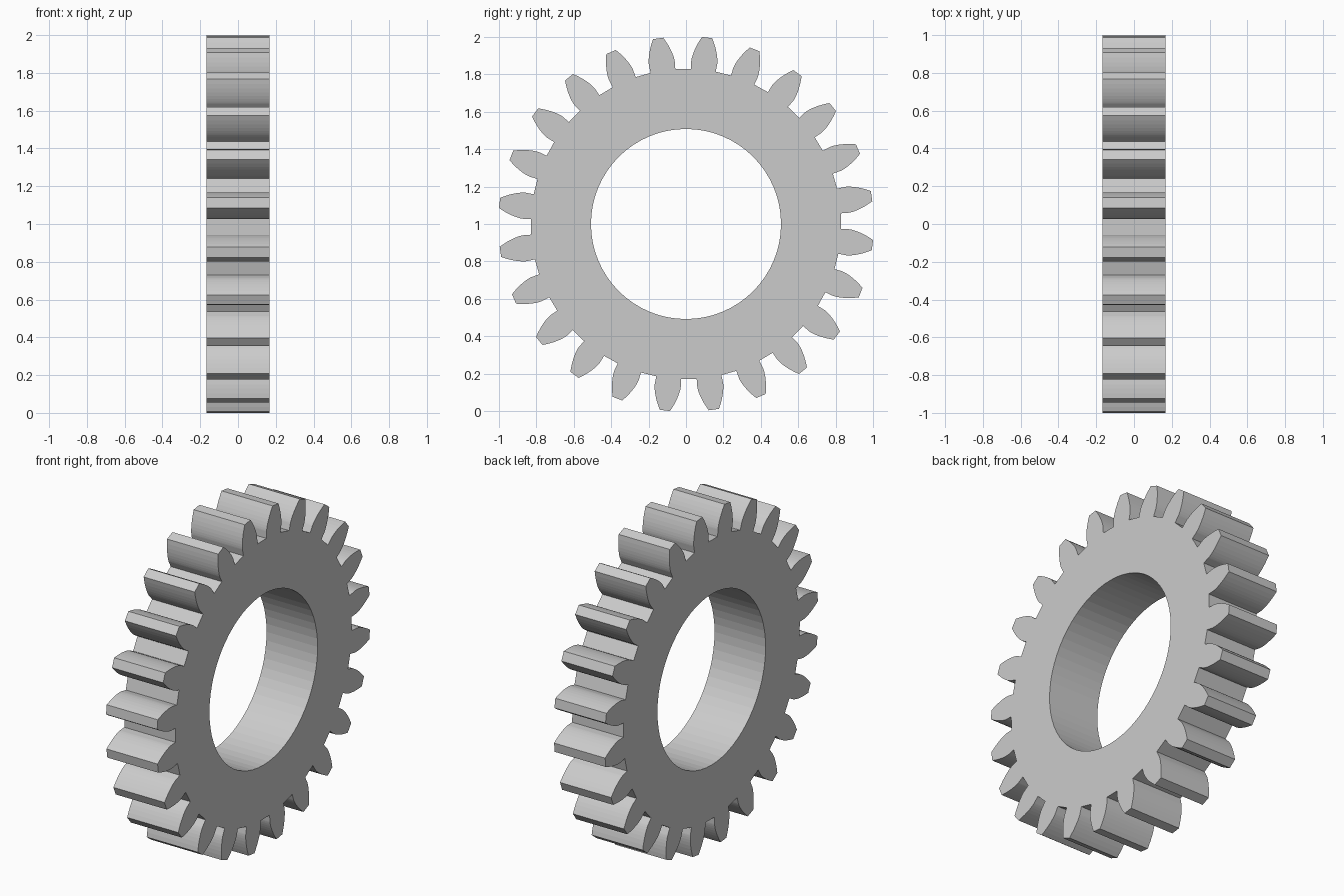
import bpy, bmesh
from math import pi, sin, cos, tan, acos, radians

if "Cube" in bpy.data.objects:
    bpy.data.objects.remove(bpy.data.objects["Cube"])

TEETH = 24
TIP_R = 1.0035
MODULE = TIP_R / (TEETH / 2 + 1)
PITCH_R = MODULE * TEETH / 2
ROOT_R = PITCH_R - 1.25 * MODULE
BASE_R = PITCH_R * cos(radians(20))
HOLE_R, HOLE_SIDES = 0.508, 64
HALF_THICK = 0.168
PHASE = radians(6.45)
FLANK_STEPS = 8


def involute(r):
    a = acos(min(1, BASE_R / r))
    return tan(a) - a


def half_angle(r):
    return pi / (2 * TEETH) + involute(PITCH_R) - involute(r)


# One tooth: radial foot, then involute flank up to a flat tip
flank = [(ROOT_R, half_angle(BASE_R))]
for i in range(FLANK_STEPS + 1):
    r = BASE_R + (TIP_R - BASE_R) * (i / FLANK_STEPS) ** 1.5
    flank.append((r, half_angle(r)))
tooth = [(r, -a) for r, a in flank] + [(r, a) for r, a in reversed(flank)]

# Gear outline and bore
outline = [(r, PHASE + a + 2 * pi * k / TEETH) for k in range(TEETH) for r, a in tooth]
bore = [(HOLE_R, 2 * pi * k / HOLE_SIDES) for k in range(HOLE_SIDES)]

bm = bmesh.new()
for ring in (outline, bore):
    vs = [bm.verts.new((-HALF_THICK, r * sin(a), 1 + r * cos(a))) for r, a in ring]
    for v, w in zip(vs, vs[1:] + vs[:1]):
        bm.edges.new((v, w))
bmesh.ops.triangle_fill(bm, use_beauty=True, use_dissolve=False, edges=bm.edges[:])

# Extrude the face along x
ext = bmesh.ops.extrude_face_region(bm, geom=bm.faces[:], use_keep_orig=True)
moved = [g for g in ext["geom"] if isinstance(g, bmesh.types.BMVert)]
bmesh.ops.translate(bm, verts=moved, vec=(2 * HALF_THICK, 0, 0))
bmesh.ops.recalc_face_normals(bm, faces=bm.faces[:])

mesh = bpy.data.meshes.new("spur_gear")
bm.to_mesh(mesh)
bm.free()
gear = bpy.data.objects.new("spur_gear", mesh)
bpy.context.collection.objects.link(gear)
